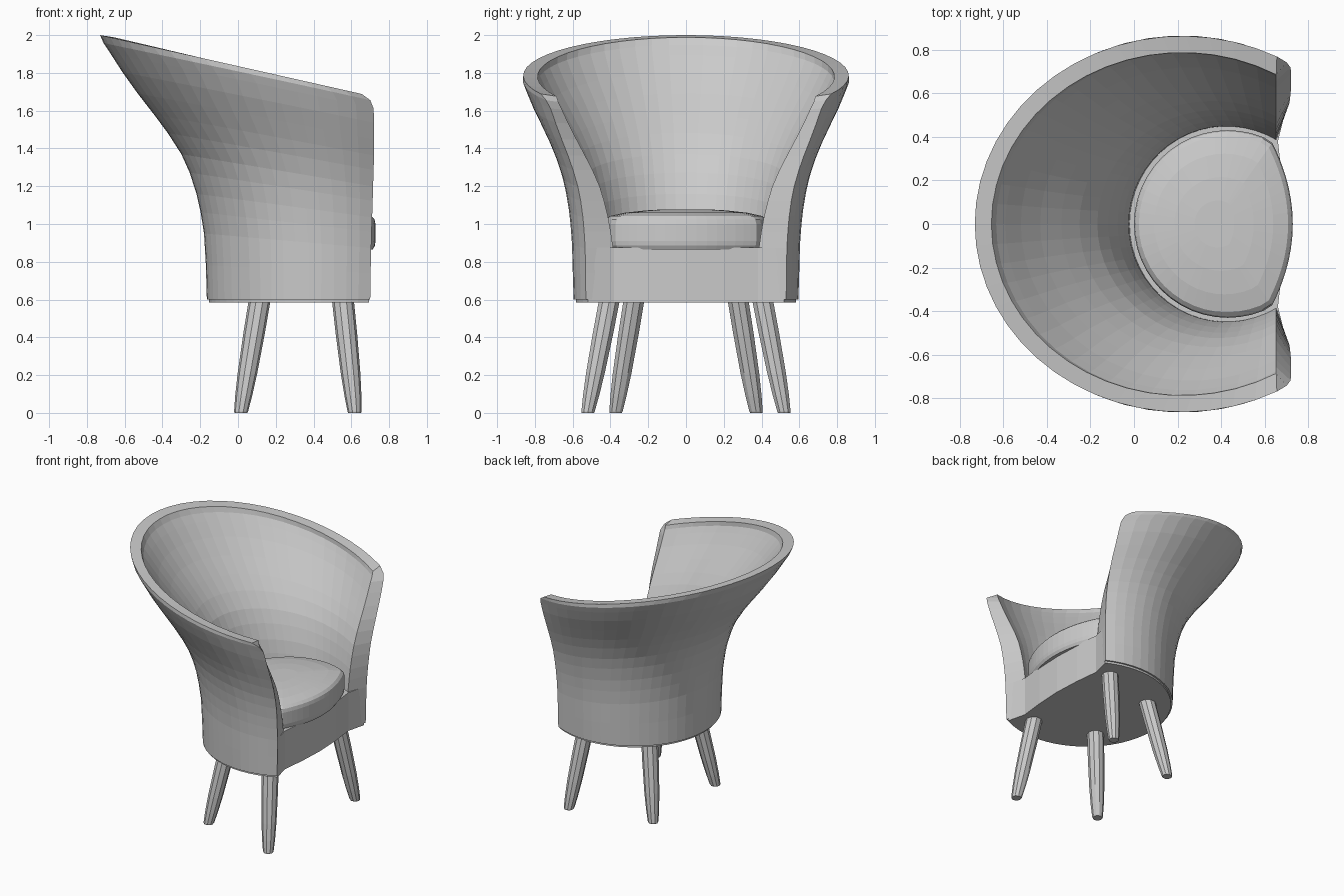
import bpy, bmesh
from math import sin, cos, acos, pi, sqrt
from mathutils import Vector

if "Cube" in bpy.data.objects:
    bpy.data.objects.remove(bpy.data.objects["Cube"])

SEG = 36
CX = 0.43          # centre of the round base


def make(name, verts, faces):
    me = bpy.data.meshes.new(name)
    me.from_pydata(verts, [], faces)
    bm = bmesh.new()
    bm.from_mesh(me)
    bmesh.ops.recalc_face_normals(bm, faces=bm.faces)
    bm.to_mesh(me)
    bm.free()
    ob = bpy.data.objects.new(name, me)
    bpy.context.collection.objects.link(ob)
    return ob


def loft(name, rings):
    """Closed rings joined by quads, capped at both ends."""
    n = len(rings[0])
    verts = [p for r in rings for p in r]
    faces = [(k * n + i, k * n + (i + 1) % n, (k + 1) * n + (i + 1) % n, (k + 1) * n + i)
             for k in range(len(rings) - 1) for i in range(n)]
    faces.append(tuple(range(n)))
    faces.append(tuple(range(len(verts) - n, len(verts))))
    return make(name, verts, faces)


# Shell levels: height fraction, back x, side half-width, wall thickness, front x
LEVELS = [
    (0.00, -.165, .595, .150, .700),
    (0.13, -.170, .600, .155, .702),
    (0.25, -.180, .604, .155, .705),
    (0.33, -.198, .611, .150, .707),
    (0.40, -.220, .620, .145, .710),
    (0.48, -.256, .636, .138, .713),
    (0.55, -.300, .655, .132, .715),
    (0.63, -.372, .686, .122, .718),
    (0.70, -.445, .720, .112, .720),
    (0.78, -.532, .765, .102, .720),
    (0.86, -.612, .812, .093, .720),
    (0.93, -.675, .847, .085, .718),
    (0.97, -.712, .864, .080, .700),
    (1.00, -.730, .862, .076, .655),
]


def arc(level, inner):
    """Points of one wall ring, open toward +x, as (x, y)."""
    t, back, side, thick, front = level
    cx = CX - 0.21 * (side - .595) / .27
    rx, ry = cx - back, side
    if inner:
        rx, ry, front = rx - thick, ry - thick, min(front, .652)
    a0 = acos((front - cx) / rx)
    return [(cx + rx * cos(a0 + (2 * pi - 2 * a0) * i / SEG),
             ry * sin(a0 + (2 * pi - 2 * a0) * i / SEG)) for i in range(SEG + 1)]


# Flared wraparound shell: sloping rim, cross-section loop swept round the back
rim = arc(LEVELS[-1], False)


def ring3d(level, inner):
    drop = .012 * level[0] ** 8 if inner else 0
    return [(x, y, .6 + level[0] * (1.4 - .225 * (r[0] + .73)) - drop)
            for (x, y), r in zip(arc(level, inner), rim)]


outer = [ring3d(l, False) for l in LEVELS]
inner = [ring3d(l, True) for l in reversed(LEVELS)]
loops = outer + inner
m, n = len(loops), SEG + 1
verts = [p for r in loops for p in r]
faces = [(k * n + i, k * n + i + 1, (k + 1) % m * n + i + 1, (k + 1) % m * n + i)
         for k in range(m) for i in range(SEG)]
for e in (0, SEG):                       # arm fronts
    for k in range(len(LEVELS) - 1):
        faces.append((k * n + e, (k + 1) * n + e, (m - 2 - k) * n + e, (m - 1 - k) * n + e))
make("shell", verts, faces)

# Base with shallow bowed front panel
plan = [(CX + (x - CX) * .98, y * .98) for x, y in arc(LEVELS[0], False)]
plan += [(.66, -.38), (.68, -.2), (.69, 0), (.68, .2), (.66, .38)]
loft("base", [[(x, y, z) for x, y in plan] for z in (.585, .875)])


# Domed seat cushion: round with a bowed front
def seat_ring(z, s):
    pts = []
    for i in range(48):
        a = 2 * pi * i / 48
        x, y = CX + .43 * cos(a), .43 * sin(a)
        if cos(a) > 0:
            x = min(x, .728 - .68 * y * y)
        pts.append((.37 + (x - .37) * s, y * s, z))
    return pts


loft("seat", [seat_ring(z, s) for z, s in
              [(.865, .96), (.885, .99), (.91, 1), (1.0, 1), (1.025, .985), (1.042, .94),
               (1.06, .75), (1.072, .5), (1.078, .25)]])


# Splayed tapered legs
def leg(name, top, bottom):
    top, bottom = Vector(top), Vector(bottom)
    rings = []
    for f, r in [(0, .034), (.012, .037), (.15, .045), (.35, .052), (.7, .057), (1, .058)]:
        c = bottom.lerp(top, f)
        rings.append([(c.x + r * cos(2 * pi * i / 10), c.y + r * sin(2 * pi * i / 10), c.z)
                      for i in range(10)])
    loft(name, rings)


for s, tag in ((1, "left"), (-1, "right")):
    leg("front_leg_" + tag, (.555, .405 * s, .6), (.618, .52 * s, 0))
    leg("rear_leg_" + tag, (.115, .275 * s, .6), (.015, .372 * s, 0))
